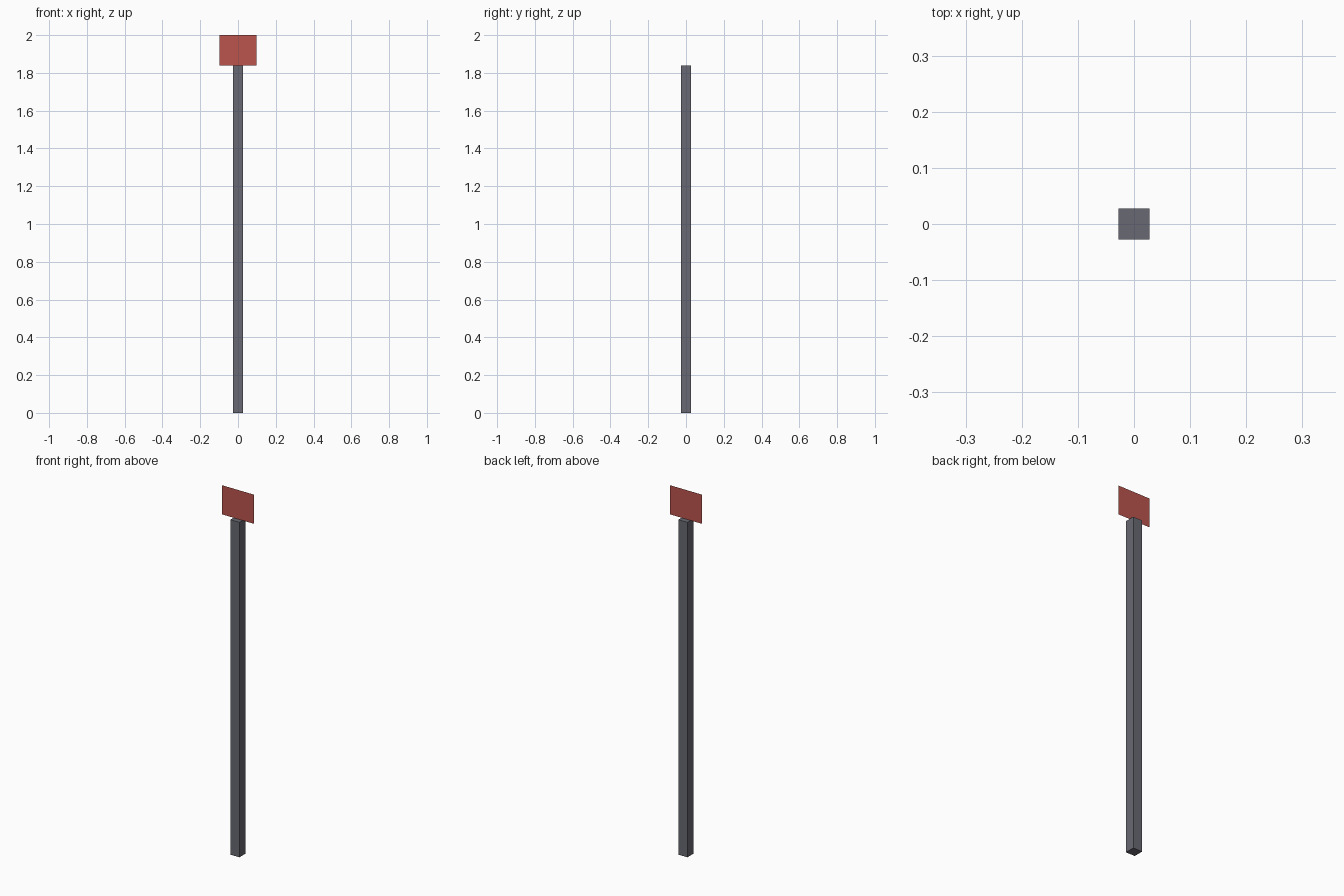
import bpy, math

if "Cube" in bpy.data.objects:
    bpy.data.objects.remove(bpy.data.objects["Cube"])

POST_W, POST_H = 0.055, 1.84
PANEL_W, TOP = 0.196, 2.0


def paint(obj, name, color):
    mat = bpy.data.materials.new(name)
    mat.diffuse_color = color
    mat.use_nodes = True
    mat.node_tree.nodes["Principled BSDF"].inputs["Base Color"].default_value = mat.diffuse_color
    obj.data.materials.append(mat)


# Square post standing on the ground
bpy.ops.mesh.primitive_cube_add(size=1, location=(0, 0, POST_H / 2))
post = bpy.context.object
post.name = "post"
post.scale = (POST_W, POST_W, POST_H)
bpy.ops.object.transform_apply(location=False, rotation=False, scale=True)
paint(post, "dark_grey", (0.14, 0.14, 0.17, 1))

# Thin single-sheet sign panel resting on the post, facing the front
bpy.ops.mesh.primitive_plane_add(size=1, location=(0, 0, (POST_H + TOP) / 2),
                                 rotation=(math.pi / 2, 0, 0))
panel = bpy.context.object
panel.name = "sign_panel"
panel.scale = (PANEL_W, TOP - POST_H, 1)
bpy.ops.object.transform_apply(location=False, rotation=True, scale=True)
paint(panel, "red", (0.5, 0.09, 0.075, 1))
